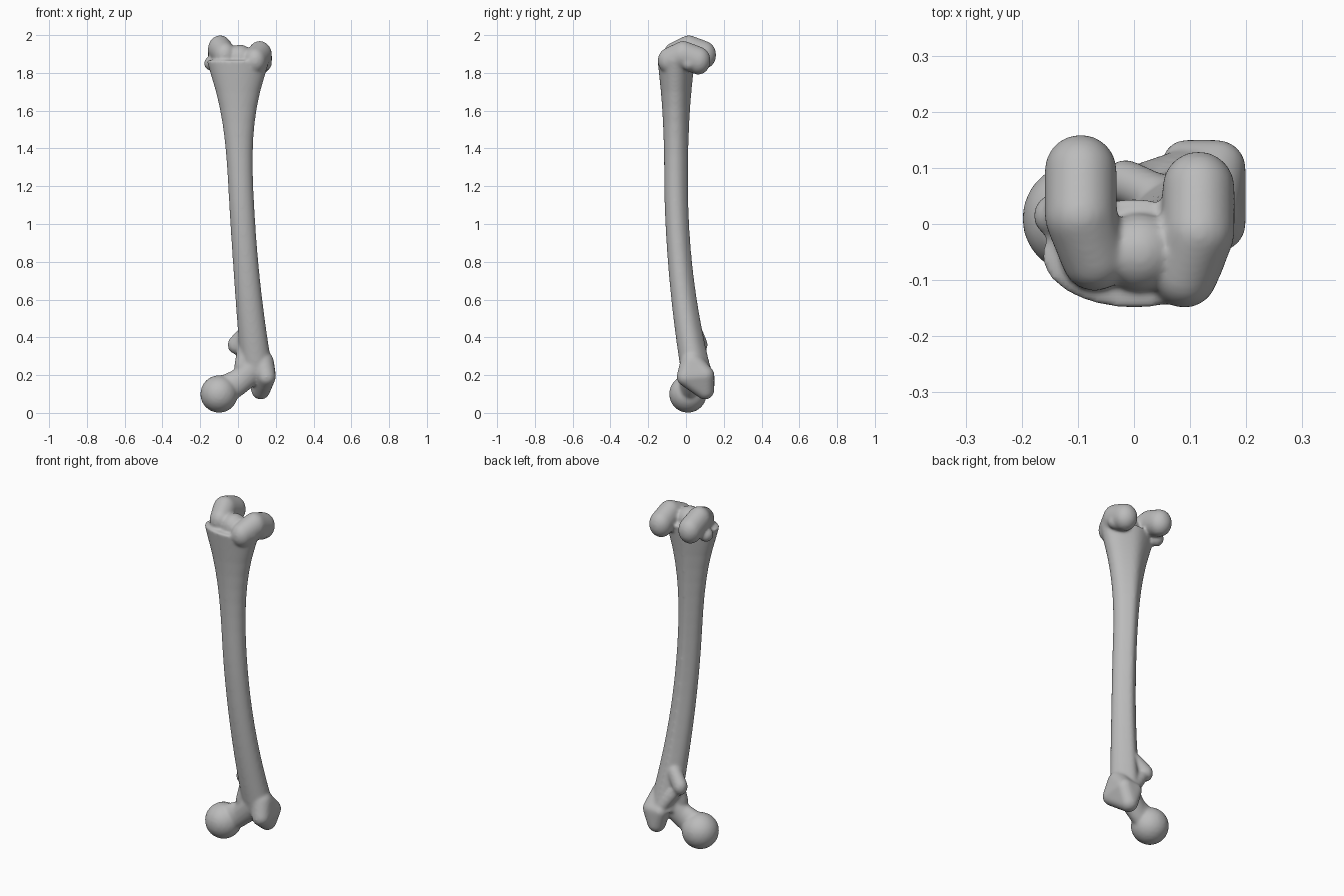
import bpy, bmesh, math
from mathutils import Vector

cube = bpy.data.objects.get("Cube")
if cube:
    bpy.data.objects.remove(cube, do_unlink=True)

grey = (.5, .5, .5, 1)
material = bpy.data.materials.new("bone grey")
material.use_nodes = True
material.diffuse_color = grey
material.node_tree.nodes["Principled BSDF"].inputs["Base Color"].default_value = grey

bm = bmesh.new()


def ball_points(x, y, z, radius, tall):
    """Points on a ball, stretched upright by the factor tall."""
    ball = bmesh.new()
    bmesh.ops.create_icosphere(ball, subdivisions=3, radius=radius)
    points = [vert.co * Vector((1, 1, tall)) + Vector((x, y, z)) for vert in ball.verts]
    ball.free()
    return points


def add_lump(*balls, tall=1):
    """Wrap several balls in one convex rounded lump."""
    verts = [bm.verts.new(point) for ball in balls for point in ball_points(*ball, tall)]
    bmesh.ops.convex_hull(bm, input=verts)
    inner = [vert for vert in verts if vert.is_valid and not vert.link_faces]
    bmesh.ops.delete(bm, geom=inner, context="VERTS")


def add_limb(*balls, tall=1):
    """Join neighbouring balls into a bent limb."""
    for start, end in zip(balls, balls[1:]):
        add_lump(start, end, tall=tall)


def shaft_ring(z, sides=40):
    """Oval section of the bowed shaft, with a sharp ridge at the rear."""
    knee_flare = min(1, max(0, z - 1.1) / .75) ** 3
    hip_flare = max(0, 1 - z) ** 2
    centre_x = .13 * (1 - z / 1.8) ** 2
    centre_y = .1 * max(0, 1.25 - z) ** 2 - .057
    half_width = .066 + .1 * knee_flare + .03 * hip_flare
    half_depth = .058 + .035 * knee_flare + .03 * hip_flare
    ring = []
    for step in range(sides):
        angle = math.tau * step / sides
        ridge = .01 * max(0, math.sin(angle)) ** 12
        ring.append(bm.verts.new((
            centre_x + half_width * math.cos(angle),
            centre_y + half_depth * math.sin(angle) + ridge,
            z)))
    return ring


# Bowed shaft, flaring at both ends
rings = [shaft_ring(.2 + step / 12) for step in range(21)]
for lower, upper in zip(rings, rings[1:]):
    for index in range(len(lower)):
        bm.faces.new((lower[index - 1], lower[index], upper[index], upper[index - 1]))
bm.faces.new(list(reversed(rings[0])))
bm.faces.new(rings[-1])

# Paired condyles; the inner one sits higher and further back
for side in (-1, 1):
    shift = -.015 * side
    add_limb((.01 + .08 * side, shift - .075, 1.88 + shift, .06),
             (.01 + .105 * side, shift, 1.91 + shift, .065),
             (.01 + .105 * side, shift + .08, 1.88 + shift, .065),
             tall=1.15)
    # Bump on the outside of each condyle
    add_lump((.14 * side, .015, 1.85, .04))

# Floor of the groove between the condyles
add_lump((.01, -.05, 1.88, .07))

# Ball head
add_lump((-.1, .01, .1, .1))

# Neck rising from the head into the shaft
add_limb((-.07, .01, .12, .055),
         (0, .02, .16, .05),
         (.08, .03, .24, .06), tall=1.5)
add_lump((.02, .02, .25, .04), (.05, .04, .36, .05))

# Greater trochanter
add_lump((.13, .03, .27, .06),
         (.15, 0, .19, .05),
         (.15, .1, .2, .05),
         (.12, .1, .12, .05),
         (.09, .11, .2, .04))

# Lesser trochanter and the ridge linking it to the greater one
add_lump((-.015, .075, .36, .04), (.04, .05, .42, .04), tall=1.2)
add_lump((0, .075, .34, .03), (.09, .1, .22, .035))

bmesh.ops.recalc_face_normals(bm, faces=bm.faces[:])
mesh = bpy.data.meshes.new("leg_bone")
bm.to_mesh(mesh)
bm.free()
mesh.materials.append(material)
bone = bpy.data.objects.new("leg_bone", mesh)
bpy.context.collection.objects.link(bone)

# Fuse the parts into one skin and soften the joins
fuse = bone.modifiers.new("fuse", "REMESH")
fuse.mode = "VOXEL"
fuse.voxel_size = .007
fuse.use_smooth_shade = True
soften = bone.modifiers.new("soften", "SMOOTH")
soften.iterations = 14
